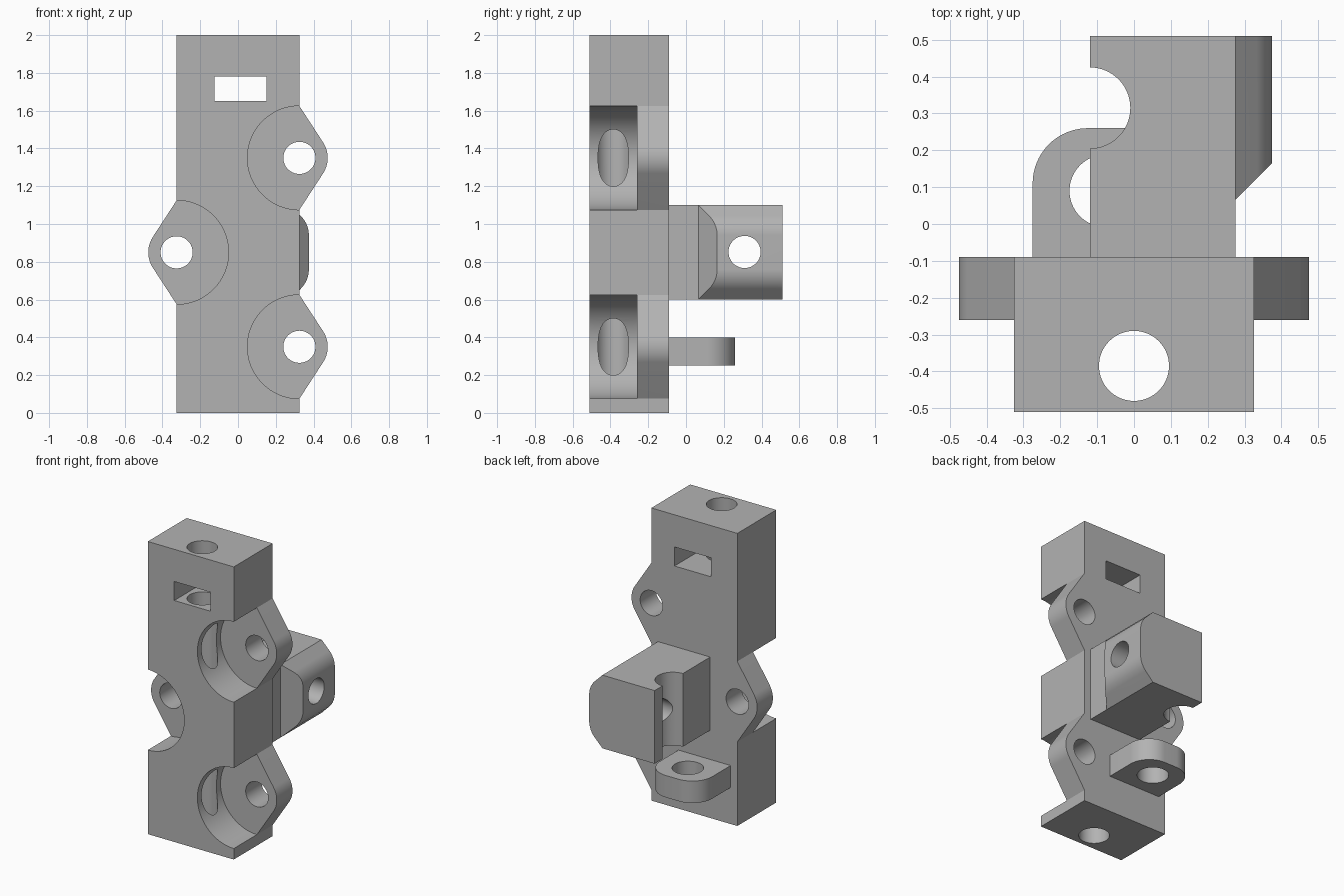
import bpy
import bmesh
from math import cos, sin, pi, acos

cube = bpy.data.objects.get("Cube")
if cube:
    bpy.data.objects.remove(cube, do_unlink=True)

grey = bpy.data.materials.new("plain grey")
grey.use_nodes = True
colour = (0.45, 0.45, 0.45, 1)
grey.diffuse_color = colour
grey.node_tree.nodes["Principled BSDF"].inputs["Base Color"].default_value = colour


def arc(cx, cy, r, a, b, n=20):
    """Points along an arc, angles in radians."""
    return [(cx + r * cos(a + (b - a) * i / n), cy + r * sin(a + (b - a) * i / n))
            for i in range(n + 1)]


def circle(cx, cy, r, n=64):
    return arc(cx, cy, r, 0, 2 * pi, n)[:-1]


def rect(x0, x1, y0, y1):
    return [(x0, y0), (x1, y0), (x1, y1), (x0, y1)]


def prism(name, points, axis, lo, hi):
    """Extrude a 2D profile along an axis; the profile uses the other two axes in order."""
    def place(p, h):
        co = list(p)
        co.insert("xyz".index(axis), h)
        return co
    bm = bmesh.new()
    low = [bm.verts.new(place(p, lo)) for p in points]
    high = [bm.verts.new(place(p, hi)) for p in points]
    bm.faces.new(low)
    bm.faces.new(high)
    for i in range(len(points)):
        j = (i + 1) % len(points)
        bm.faces.new((low[i], low[j], high[j], high[i]))
    bmesh.ops.recalc_face_normals(bm, faces=bm.faces)
    mesh = bpy.data.meshes.new(name)
    bm.to_mesh(mesh)
    bm.free()
    mesh.materials.append(grey)
    obj = bpy.data.objects.new(name, mesh)
    bpy.context.collection.objects.link(obj)
    return obj


def combine(target, tool, operation):
    """Apply a boolean and remove the tool object."""
    mod = target.modifiers.new(operation.lower(), 'BOOLEAN')
    mod.operation = operation
    mod.solver = 'EXACT'
    mod.object = tool
    bpy.ops.object.select_all(action='DESELECT')
    bpy.context.view_layer.objects.active = target
    target.select_set(True)
    bpy.ops.object.modifier_apply(modifier=mod.name)
    bpy.data.objects.remove(tool, do_unlink=True)


FRONT, BACK, EAR_FRONT = -0.51, -0.09, -0.26
HALF = 0.325

# Upright body
body = prism("bracket_body", rect(-HALF, HALF, FRONT, BACK), "z", 0, 2)

# Side ears: tapered flange, round counterbore and screw hole
ears = [(1, 0.35), (1, 1.35), (-1, 0.85)]
reach, tall = 0.15, 0.275
tangent = pi / 2 - acos(reach / tall)
for side, z in ears:
    outline = [(-0.05, -tall), (0, -tall)]
    outline += arc(0, 0, reach, -tangent, tangent) + [(0, tall), (-0.05, tall)]
    outline = [(side * (HALF + x), z + h) for x, h in outline]
    combine(body, prism("ear", outline, "y", EAR_FRONT, BACK), 'UNION')
for side, z in ears:
    bore = prism("counterbore", circle(side * HALF, z, tall, 96), "y", FRONT - 0.1, EAR_FRONT)
    combine(body, bore, 'DIFFERENCE')
    hole = prism("ear_hole", circle(side * HALF, z, 0.085), "y", -0.4, 0)
    combine(body, hole, 'DIFFERENCE')

# Rear block with a rounded side nose
r = 0.145
nose = [(-0.12, 0.6), (0.275, 0.6)]
nose += arc(0.375 - r, 0.76, r, -pi / 4, 0) + arc(0.375 - r, 0.94, r, 0, pi / 4)
nose += [(0.275, 1.1), (-0.12, 1.1)]
block = prism("rear_block", nose, "y", BACK - 0.05, 0.51)
wedge = [(0.275, -0.3), (0.6, -0.3), (0.6, 0.39), (0.275, 0.065)]
combine(block, prism("nose_slope", wedge, "z", 0.5, 1.2), 'DIFFERENCE')
combine(block, prism("scoop", circle(-0.12, 0.315, 0.11), "z", 0.5, 1.2), 'DIFFERENCE')
combine(block, prism("cross_hole", circle(0.31, 0.852, 0.085), "x", -0.1, 0.5), 'DIFFERENCE')
combine(body, block, 'UNION')

# Rear lug with rounded corners and an upright hole
lug_outline = [(-0.275, BACK - 0.05), (0.12, BACK - 0.05)]
lug_outline += arc(-0.03, 0.11, 0.15, 0, pi / 2) + arc(-0.125, 0.11, 0.15, pi / 2, pi)
lug = prism("rear_lug", lug_outline, "z", 0.25, 0.4)
combine(lug, prism("lug_hole", circle(-0.077, 0.09, 0.098), "z", 0.2, 0.45), 'DIFFERENCE')
combine(body, lug, 'UNION')

# Full-height bore and the upper through slot
combine(body, prism("long_bore", circle(0, -0.385, 0.095), "z", -0.1, 2.1), 'DIFFERENCE')
combine(body, prism("slot", rect(-0.125, 0.15, 1.65, 1.78), "y", -0.6, 0), 'DIFFERENCE')

# Smooth curved walls, crisp edges
bpy.context.view_layer.objects.active = body
body.select_set(True)
bpy.ops.object.shade_smooth_by_angle(angle=pi / 7)
